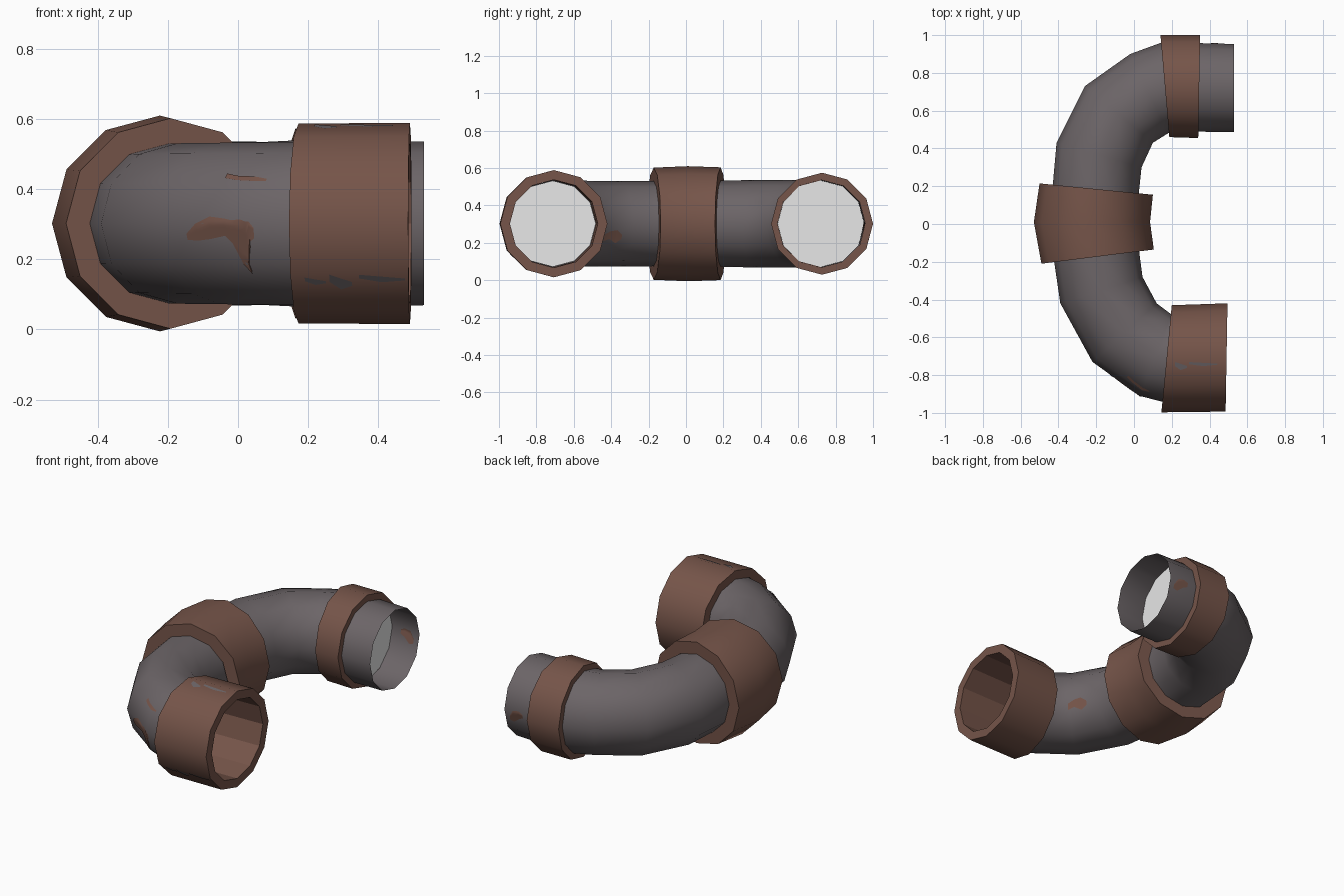
import bpy, bmesh, math
from mathutils import Vector

if "Cube" in bpy.data.objects:
    bpy.data.objects.remove(bpy.data.objects["Cube"])

SIDES, Z = 12, 0.302


def material(name, rgb):
    m = bpy.data.materials.new(name)
    m.diffuse_color = (*rgb, 1)
    m.use_nodes = True
    m.node_tree.nodes["Principled BSDF"].inputs["Base Color"].default_value = m.diffuse_color
    return m


GREY = material("dark grey metal", (0.15, 0.13, 0.137))
RUST = material("rust brown", (0.18, 0.09, 0.067))
PALE = material("pale grey", (0.8, 0.8, 0.8))


def ring_point(st, k, scale=1.0):
    """Point on the flat-sided ring spanning the outer and inner plan points."""
    ox, oy, ix, iy = st
    c = Vector(((ox + ix) / 2, (oy + iy) / 2, Z))
    h = Vector(((ox - ix) / 2, (oy - iy) / 2, 0)) * scale
    up = Vector((0, 0, h.length))

    def corner(i):
        a = i * math.tau / SIDES
        return c + h * math.cos(a) + up * math.sin(a)
    i = math.floor(k)
    return corner(i).lerp(corner(i + 1), k - i)


def surface_point(stations, s, k, scale=1.0):
    i = min(int(s), len(stations) - 2)
    return ring_point(stations[i], k, scale).lerp(
        ring_point(stations[i + 1], k, scale), s - i)


def finish(bm, name, mat, smooth=True):
    me = bpy.data.meshes.new(name)
    bm.to_mesh(me)
    bm.free()
    me.materials.append(mat)
    ob = bpy.data.objects.new(name, me)
    bpy.context.collection.objects.link(ob)
    if smooth:
        bpy.ops.object.select_all(action='DESELECT')
        ob.select_set(True)
        bpy.context.view_layer.objects.active = ob
        bpy.ops.object.shade_smooth_by_angle(angle=math.radians(40))
    return ob


def bridge(bm, a, b):
    return [bm.faces.new((a[k], b[k], b[(k + 1) % SIDES], a[(k + 1) % SIDES]))
            for k in range(SIDES)]


def tube(name, stations, mat):
    bm = bmesh.new()
    rings = [[bm.verts.new(ring_point(st, k)) for k in range(SIDES)] for st in stations]
    for a, b in zip(rings, rings[1:]):
        bridge(bm, a, b)
    return finish(bm, name, mat)


def collar(name, stations, inner):
    """Thick sleeve: outside, end rim, bore, other rim; bore is flat shaded."""
    bm = bmesh.new()
    loops = [(st, 1.0) for st in stations] + [(st, inner) for st in reversed(stations)]
    rings = [[bm.verts.new(ring_point(st, k, sc)) for k in range(SIDES)] for st, sc in loops]
    for a, b in zip(rings, rings[1:] + rings[:1]):
        bridge(bm, a, b)
    ob = finish(bm, name, RUST)
    n = len(stations)
    for p in list(ob.data.polygons)[n * SIDES:(2 * n - 1) * SIDES]:
        p.use_smooth = False


def disc(name, st, scale):
    bm = bmesh.new()
    bm.faces.new([bm.verts.new(ring_point(st, k, scale)) for k in range(SIDES)])
    f = list(bm.faces)[0]
    f.normal_update()
    if f.normal.x < 0:
        f.normal_flip()
    finish(bm, name, PALE, False)


def patch(name, stations, outline, mat, scale=1.012):
    """Thin stain hugging the surface; outline rows are (station, low side, high side)."""
    bm = bmesh.new()
    n = 8
    rows = [[bm.verts.new(surface_point(stations, s, lo + (hi - lo) * j / n, scale))
             for j in range(n + 1)] for s, lo, hi in outline]
    for a, b in zip(rows, rows[1:]):
        for j in range(n):
            quad = (a[j], b[j], b[j + 1], a[j + 1])
            bm.faces.new(quad if scale > 1 else quad[::-1])
    finish(bm, name, mat)


# Stations: outer x, outer y, inner x, inner y
PIPE = [(0.53, 0.953, 0.53, 0.487), (0.15, 0.962, 0.20, 0.49),
        (-0.02, 0.90, 0.18, 0.48), (-0.26, 0.73, 0.10, 0.43),
        (-0.41, 0.43, 0.04, 0.30), (-0.435, 0.15, 0.02, 0.11),
        (-0.43, -0.15, 0.02, -0.09), (-0.39, -0.42, 0.045, -0.28),
        (-0.22, -0.73, 0.12, -0.42), (0.03, -0.91, 0.20, -0.48),
        (0.165, -0.945, 0.205, -0.48)]
SOCKET = [(0.145, -0.997, 0.20, -0.43), (0.485, -0.993, 0.495, -0.42)]
BAND = [(0.35, 1.0, 0.34, 0.455), (0.14, 1.0, 0.187, 0.46)]
MIDDLE = [(-0.50, 0.215, 0.10, 0.155), (-0.53, 0.01, 0.085, 0.01),
          (-0.49, -0.21, 0.105, -0.135)]

# Pipe and sleeves
tube("bent_pipe", PIPE, GREY)
collar("upper_band", BAND, 0.85)
collar("middle_band", MIDDLE, 0.76)
collar("lower_socket", SOCKET, 0.82)

# Pale plugs inside both ends
disc("upper_plug", (0.35, 0.955, 0.35, 0.487), 0.99)
disc("lower_plug", (0.18, -0.945, 0.20, -0.48), 0.99)

# Rust stains on the pipe
patch("front_stain", PIPE, [(8.28, -.4, -.25), (8.4, -.42, 0), (8.55, -.38, .17),
      (8.72, -.3, .12), (8.8, -.5, .08), (8.9, -1.0, .1), (8.96, -1.3, .05),
      (9.0, -.45, .05), (9.1, -.35, -.1)], RUST)
patch("front_streak", PIPE, [(8.65, 1.15, 1.3), (8.8, 1.08, 1.22), (9.0, 1.05, 1.2),
      (9.3, 1.05, 1.12)], RUST)
patch("inner_bend_stain", PIPE, [(7.4, 6.5, 6.7), (7.6, 6.3, 6.9), (7.85, 6.35, 6.7),
      (8.1, 6.5, 6.8)], RUST)
for label, sc in (("outside", 1.012), ("inside", 0.988)):
    patch("pipe_end_stain_" + label, PIPE, [(.08, -.5, -.3), (.15, -.55, .05),
          (.25, -.3, .1), (.32, -.2, 0)], RUST, sc)

# Worn grey marks on the socket; sides run the other way along it, same outline rule
for i, (s0, s1, k, w) in enumerate([(.12, .3, -1.2, .1), (.33, .52, -1.22, .2),
                                    (.58, .97, -1.12, .1), (.15, .35, 2.72, .15),
                                    (.38, .85, 2.78, .08)]):
    m = (s0 + s1) / 2
    patch(f"socket_wear_{i + 1}", SOCKET[::-1],
          [(1 - s1, k - w / 2, k), (1 - m, k - w, k + w / 2), (1 - s0, k, k + w)],
          GREY, 1.008)

# Sleeves: make all normals face outward
for ob in bpy.data.objects:
    if ob.name in ("upper_band", "middle_band", "lower_socket"):
        bm = bmesh.new()
        bm.from_mesh(ob.data)
        bmesh.ops.recalc_face_normals(bm, faces=bm.faces)
        bm.to_mesh(ob.data)
        bm.free()
